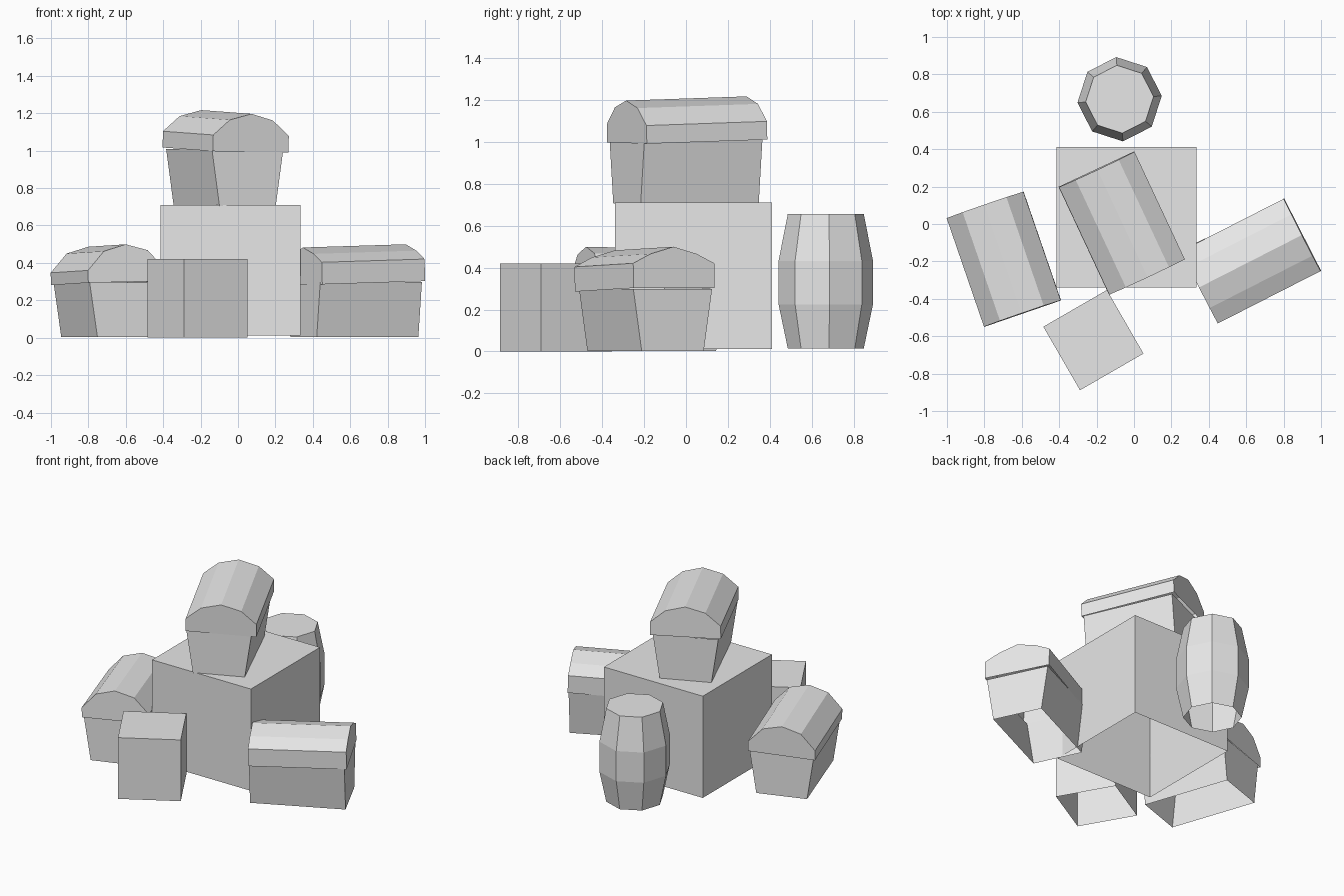
import bpy
import bmesh
from math import radians, cos, sin, tau
from mathutils import Euler

old = bpy.data.objects.get("Cube")
if old:
    bpy.data.objects.remove(old, do_unlink=True)

grey = bpy.data.materials.new("plain_grey")
grey.use_nodes = True
GREY = (0.8, 0.8, 0.8, 1)
grey.diffuse_color = GREY
grey.node_tree.nodes["Principled BSDF"].inputs["Base Color"].default_value = GREY


def loft(name, rings, loc, rot=(0, 0, 0), closed=True, caps=()):
    """Skin a stack of matching rings; caps lists the ring indices to fill."""
    bm = bmesh.new()
    loops = [[bm.verts.new(p) for p in ring] for ring in rings]
    n = len(loops[0])
    for a, b in zip(loops, loops[1:]):
        for i in range(n if closed else n - 1):
            j = (i + 1) % n
            bm.faces.new((a[i], a[j], b[j], b[i]))
    for c in caps:
        bm.faces.new(loops[c])
    bmesh.ops.recalc_face_normals(bm, faces=bm.faces)
    mesh = bpy.data.meshes.new(name)
    bm.to_mesh(mesh)
    bm.free()
    mesh.materials.append(grey)
    obj = bpy.data.objects.new(name, mesh)
    obj.location = loc
    obj.rotation_euler = Euler([radians(a) for a in rot])
    bpy.context.collection.objects.link(obj)


def rect(w, l, z):
    return [(-w, -l, z), (w, -l, z), (w, l, z), (-w, l, z)]


def crate(name, half, z0, z1, loc, turn=0):
    """Box with a lid and no floor."""
    loft(name, [rect(half, half, z0), rect(half, half, z1)], (*loc, 0),
         (0, 0, turn), caps=(-1,))


def chest(name, body_at, body_turn, z0, lid_at, lid_rot, size, eave, peak):
    """Tapered hollow box under a hollow arched lid, long side along local Y."""
    half_l, lid_l, lid_w = size
    top = lid_at[2] - z0 + 0.004
    loft(name + "_body", [rect(0.164, half_l, 0), rect(0.208, half_l, top)],
         (*body_at, z0), (0, 0, body_turn))
    right = [(lid_w, 0), (lid_w, eave), (lid_w * 0.57, peak - 0.034)]
    profile = right + [(0, peak)] + [(-x, z) for x, z in reversed(right)]
    loft(name + "_lid", [[(x, y, z) for x, z in profile] for y in (-lid_l, lid_l)],
         lid_at, lid_rot, closed=False, caps=(0, -1))


# Crates
crate("large_crate", 0.375, 0.012, 0.71, (-0.04, 0.036))
crate("small_crate", 0.196, 0, 0.42, (-0.217, -0.621), 30)

# Chests
chest("top_chest", (-0.071, 0), 23.5, 0.705,
      (-0.067, 0.006, 1.004), (1.8, 0.8, 25.1), (0.307, 0.3175, 0.223), 0.087, 0.203)
chest("right_chest", (-0.693, -0.19), 19, 0.003,
      (-0.695, -0.189, 0.292), (-1.2, -1.2, 19), (0.297, 0.307, 0.217), 0.066, 0.201)
chest("left_chest", (0.622, -0.193), -64.5, 0.003,
      (0.627, -0.197, 0.294), (1.6, 0, -63), (0.301, 0.3085, 0.217), 0.118, 0.197)

# Barrel
SIDES = 8
staves = [(0.182, 0.015), (0.226, 0.225), (0.226, 0.432), (0.182, 0.655)]
loft("barrel", [[(r * cos(tau * i / SIDES), r * sin(tau * i / SIDES), z)
                 for i in range(SIDES)] for r, z in staves],
     (-0.077, 0.667, 0), (0, 0, 4.6), caps=(-1,))
